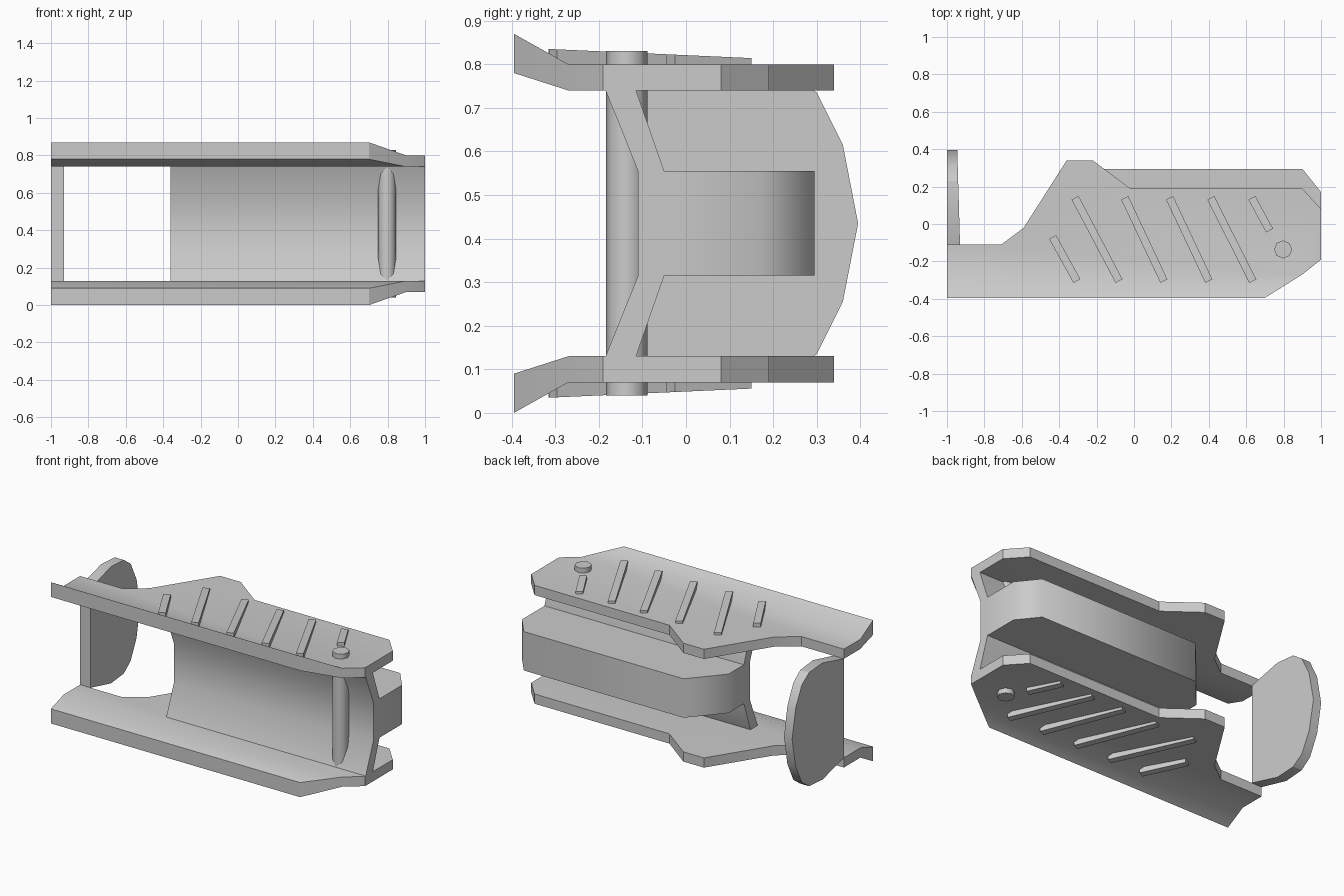
import bpy, bmesh, math
from mathutils import Vector

if "Cube" in bpy.data.objects:
    bpy.data.objects.remove(bpy.data.objects["Cube"])

MID = 0.435  # height of the symmetry plane


def finish(name, bm, angle=30):
    bmesh.ops.recalc_face_normals(bm, faces=bm.faces[:])
    me = bpy.data.meshes.new(name)
    bm.to_mesh(me)
    bm.free()
    ob = bpy.data.objects.new(name, me)
    bpy.context.collection.objects.link(ob)
    bpy.ops.object.select_all(action='DESELECT')
    ob.select_set(True)
    bpy.context.view_layer.objects.active = ob
    bpy.ops.object.shade_smooth_by_angle(angle=math.radians(angle))
    return ob


def prism(points, offset):
    """Extrude a closed 3D outline by an offset vector."""
    bm = bmesh.new()
    a = [bm.verts.new(p) for p in points]
    b = [bm.verts.new(Vector(p) + Vector(offset)) for p in points]
    bm.faces.new(a)
    bm.faces.new(b[::-1])
    n = len(points)
    for i in range(n):
        j = (i + 1) % n
        bm.faces.new((a[i], a[j], b[j], b[i]))
    return bm


def flip(bm):
    for v in bm.verts:
        v.co.z = 2 * MID - v.co.z


# side plates with a flared front lip
OUTLINE = [(-1, -.395), (.7, -.395), (.9, -.27), (1, -.19), (1, .08),
           (.9, .19), (-.02, .19), (-.22, .34), (-.36, .34), (-.59, -.02),
           (-.71, -.11), (-1, -.11), (-1, -.27)]

# raised grip bars: upper end and lower end in plan
BARS = [((-.435, -.07), (-.305, -.305)), ((-.315, .14), (-.08, -.305)),
        ((-.05, .14), (.16, -.305)), ((.19, .14), (.40, -.305)),
        ((.41, .14), (.635, -.305)), ((.63, .14), (.725, -.035))]

for side in ("top", "bottom"):
    bm = prism([(x, y, 0) for x, y in OUTLINE], (0, 0, 1))
    bmesh.ops.bisect_plane(bm, geom=bm.verts[:] + bm.edges[:] + bm.faces[:],
                           plane_co=(0, -.27, 0), plane_no=(0, 1, 0), dist=1e-4)
    for v in bm.verts:
        f = max(0, -.27 - v.co.y) / .125
        v.co.z = .80 + .07 * f if v.co.z > .5 else .74 + .04 * f
    if side == "bottom":
        flip(bm)
    finish(side + "_plate", bm)

    for i, (p, q) in enumerate(BARS):
        p, q = Vector(p), Vector(q)
        d = (q - p).normalized()
        w = Vector((-d.y, d.x)) * .021
        pts = [(*(c), .78) for c in (p + w, q + w, q - w, p - w)]
        bm = prism(pts, (0, 0, .04))
        for v in bm.verts:
            if v.co.z > .8:
                v.co.z = .821 - .045 * v.co.y
        if side == "bottom":
            flip(bm)
        finish(f"{side}_grip_bar_{i + 1}", bm)

# angled web joining the plates
half = [(-.185, .306), (-.11, .12), (-.11, -.12), (-.185, -.306),
        (-.115, -.306), (-.05, -.12), (-.05, .12), (-.115, .306)]
finish("web", prism([(-.36, y, MID + z) for y, z in half], (1.36, 0, 0)))

# core block with rounded-off rear corners
core = [(-.36, -.05), (-.36, .10), (-.19, .295), (.9, .295), (1, .17), (1, -.05)]
finish("core_block", prism([(x, y, MID - .12) for x, y in core], (0, 0, .24)), 55)

# fan-shaped end plate, thinner towards the back
up = [(-.11, .306), (.10, .36), (.23, .35), (.30, .30), (.36, .18)]
fan = up + [(.395, 0)] + [(y, -z) for y, z in reversed(up)]
bm = prism([(-1, y, MID + z) for y, z in fan], (.07, 0, 0))
for v in bm.verts:
    if v.co.x > -.97:
        v.co.x = -.93 - .015 * (v.co.y + .11) / .505
finish("end_plate", bm)

# pivot pin through both plates
bm = bmesh.new()
bmesh.ops.create_cone(bm, cap_ends=True, segments=8, radius1=.048,
                      radius2=.048, depth=.79)
for v in bm.verts:
    v.co += Vector((.797, -.136, MID))
finish("pivot_pin", bm, 50)
